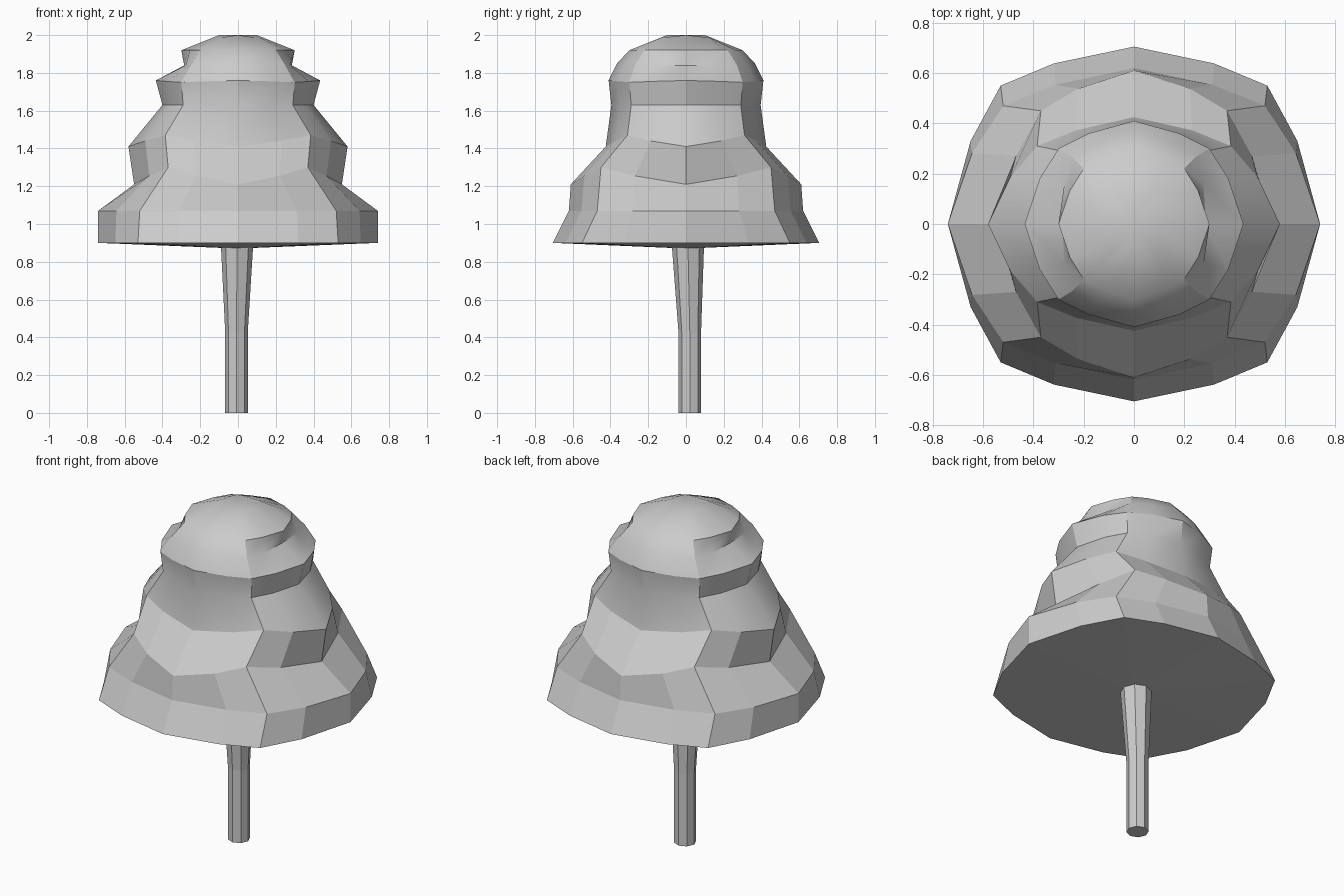
import bpy, bmesh, math

if "Cube" in bpy.data.objects:
    bpy.data.objects.remove(bpy.data.objects["Cube"])

# Crown profiles, bottom to top: side (x, z), diagonal (x, y, z), front/back (y, z)
SIDE = [(.74, .9), (.74, 1.07), (.55, 1.21), (.58, 1.41), (.40, 1.63),
        (.435, 1.76), (.285, 1.84), (.30, 1.92), (.10, 2.0)]
DIAG = [(.53, .55, .9), (.52, .47, 1.07), (.37, .45, 1.30), (.385, .31, 1.47), (.29, .29, 1.63),
        (.30, .30, 1.75), (.25, .27, 1.84), (.20, .22, 1.92), (.09, .12, 1.985)]
FACE = [(.705, .9), (.62, 1.07), (.61, 1.21), (.425, 1.41), (.395, 1.63),
        (.41, 1.76), (.365, 1.85), (.30, 1.92), (.10, 2.0)]


def make_object(name, bm):
    bmesh.ops.recalc_face_normals(bm, faces=bm.faces)
    mesh = bpy.data.meshes.new(name)
    bm.to_mesh(mesh)
    bm.free()
    ob = bpy.data.objects.new(name, mesh)
    bpy.context.collection.objects.link(ob)
    return ob


def loft(rings, bottom, top):
    """Skin closed rings and close both ends with fans."""
    bm = bmesh.new()
    rows = [[bm.verts.new(p) for p in r] for r in rings]
    n = len(rows[0])
    for lo, hi in zip(rows, rows[1:]):
        for i in range(n):
            j = (i + 1) % n
            bm.faces.new((lo[i], lo[j], hi[j], hi[i]))
    for row, tip in ((rows[0], bottom), (rows[-1], top)):
        c = bm.verts.new(tip)
        for i in range(n):
            bm.faces.new((row[i], row[(i + 1) % n], c))
    return bm


def crown_ring(side, diag, face):
    """One quadrant of five points, mirrored into a 16-sided ring."""
    (ax, az), (cx, cy, cz), (ey, ez) = side, diag, face
    b = (1.04 * (.45 * ax + .55 * cx), .6 * cy, (az + cz) / 2)
    d = (.6 * cx, 1.03 * (.45 * ey + .55 * cy), (ez + cz) / 2)
    q = [(ax, 0, az), b, diag, d, (0, ey, ez)]
    half = q + [(-x, y, z) for x, y, z in q[-2::-1]]
    return half + [(x, -y, z) for x, y, z in half[-2:0:-1]]


# Layered crown: flat facets below, smooth dome on top
crown = make_object("tree_crown", loft(
    [crown_ring(*p) for p in zip(SIDE, DIAG, FACE)], (0, 0, .87), (0, 0, 2.0)))
bpy.context.view_layer.objects.active = crown
crown.select_set(True)
bpy.ops.object.shade_smooth_by_angle(angle=math.radians(30))
for p in crown.data.polygons:
    p.use_smooth = p.center.z > 1.5


# Trunk: eight-sided, straight then flaring into the crown
def trunk_ring(cx, cy, r, z):
    return [(cx + r * math.cos(math.tau * i / 8), cy + r * math.sin(math.tau * i / 8), z)
            for i in range(8)]


make_object("tree_trunk", loft(
    [trunk_ring(-.008, .02, .06, 0), trunk_ring(-.008, .02, .06, .43),
     trunk_ring(-.005, .01, .086, .9)], (-.008, .02, 0), (-.005, .01, .9)))
